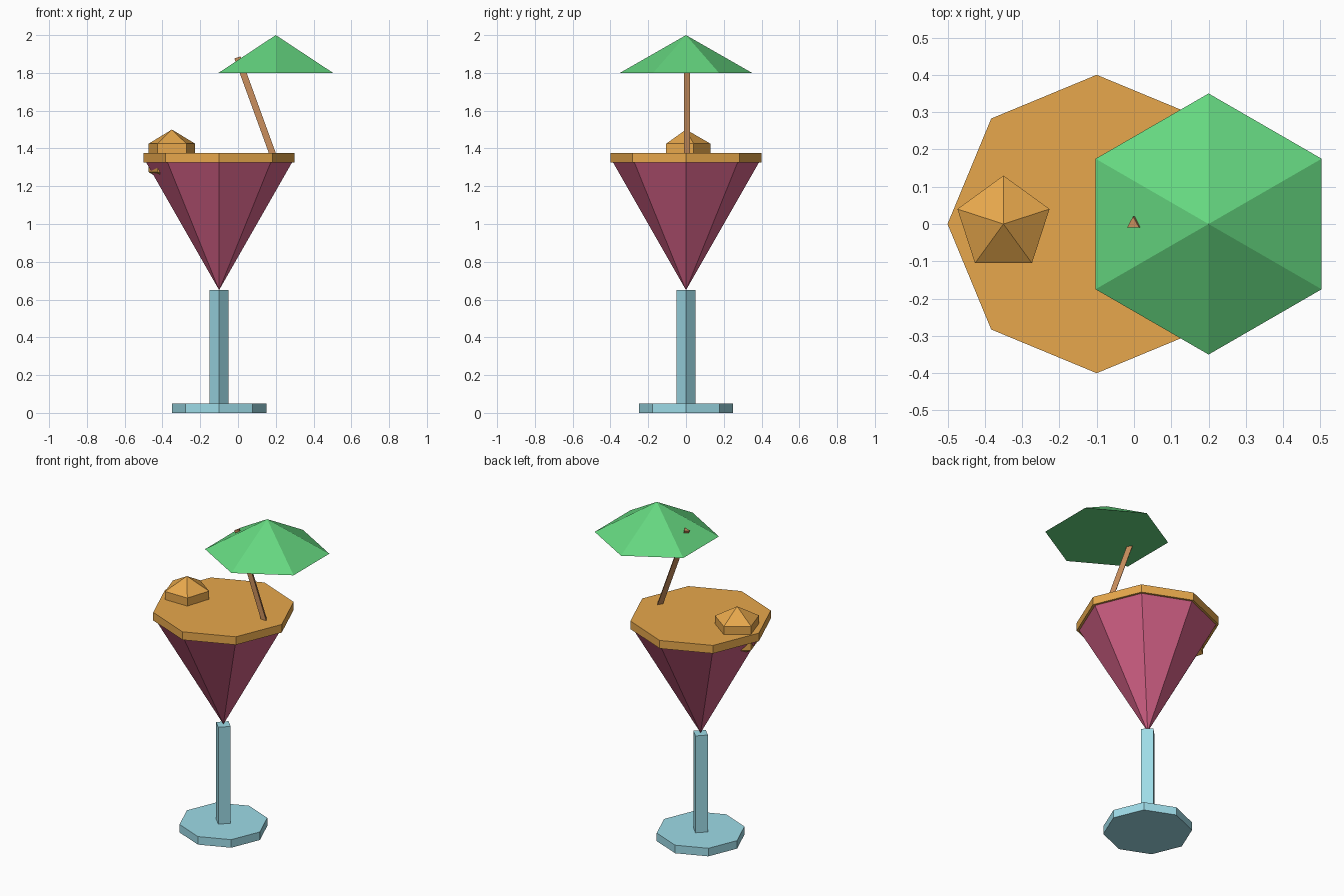
import bpy
import bmesh
from math import sin, cos, pi, radians

cube = bpy.data.objects.get("Cube")
if cube:
    bpy.data.objects.remove(cube, do_unlink=True)


def material(name, rgb):
    mat = bpy.data.materials.new(name)
    mat.use_nodes = True
    mat.diffuse_color = (*rgb, 1)
    mat.node_tree.nodes["Principled BSDF"].inputs["Base Color"].default_value = (*rgb, 1)
    return mat


def turned(name, mat, sides, profile, location, tilt=0):
    """Faceted solid from (radius, height) pairs, bottom to top, first corner on +y."""
    bm = bmesh.new()
    rings = []
    for r, z in profile:
        count = sides if r > 0 else 1
        angles = [2 * pi * i / sides for i in range(count)]
        rings.append([bm.verts.new((-r * sin(a), r * cos(a), z)) for a in angles])
    for low, high in zip(rings, rings[1:]):
        for i in range(sides):
            j = (i + 1) % sides
            corners = [low[i % len(low)], low[j % len(low)],
                       high[j % len(high)], high[i % len(high)]]
            bm.faces.new(list(dict.fromkeys(corners)))
    for ring in (rings[0], rings[-1]):
        if len(ring) > 1:
            bm.faces.new(ring)
    bmesh.ops.recalc_face_normals(bm, faces=bm.faces)
    mesh = bpy.data.meshes.new(name)
    bm.to_mesh(mesh)
    bm.free()
    mesh.materials.append(mat)
    obj = bpy.data.objects.new(name, mesh)
    obj.location = location
    obj.rotation_euler.y = tilt
    bpy.context.collection.objects.link(obj)
    return obj


glass = material("pale blue glass", (0.37, 0.77, 0.87))
drink = material("pink drink", (0.65, 0.12, 0.24))
orange = material("orange", (0.80, 0.39, 0.072))
green = material("umbrella green", (0.13, 0.68, 0.216))
wood = material("stick brown", (0.59, 0.275, 0.11))

# Glass: foot, stem, bowl and rim share one axis
axis = (-0.1, 0, 0)
turned("foot", glass, 8, [(0.25, 0), (0.25, 0.05)], axis)
turned("stem", glass, 4, [(0.05, 0.05), (0.05, 0.65)], axis)
turned("bowl", drink, 8, [(0, 0.65), (0.4, 1.35)], axis)
turned("rim", orange, 8, [(0.4, 1.325), (0.4, 1.375)], axis)

# Fruit: coarse ball half sunk in the rim
ball = [(0.15 * sin(i * pi / 3) if 0 < i < 3 else 0, -0.15 * cos(i * pi / 3))
        for i in range(4)]
turned("fruit", orange, 5, ball, (-0.35, 0, 1.35))

# Umbrella: leaning stick and canopy
turned("umbrella_stick", wood, 3, [(0.02, -0.3), (0.02, 0.3)], (0.1, 0, 1.6), radians(-20))
turned("umbrella_canopy", green, 6, [(0.35, 0), (0, 0.2)], (0.2, 0, 1.8))
